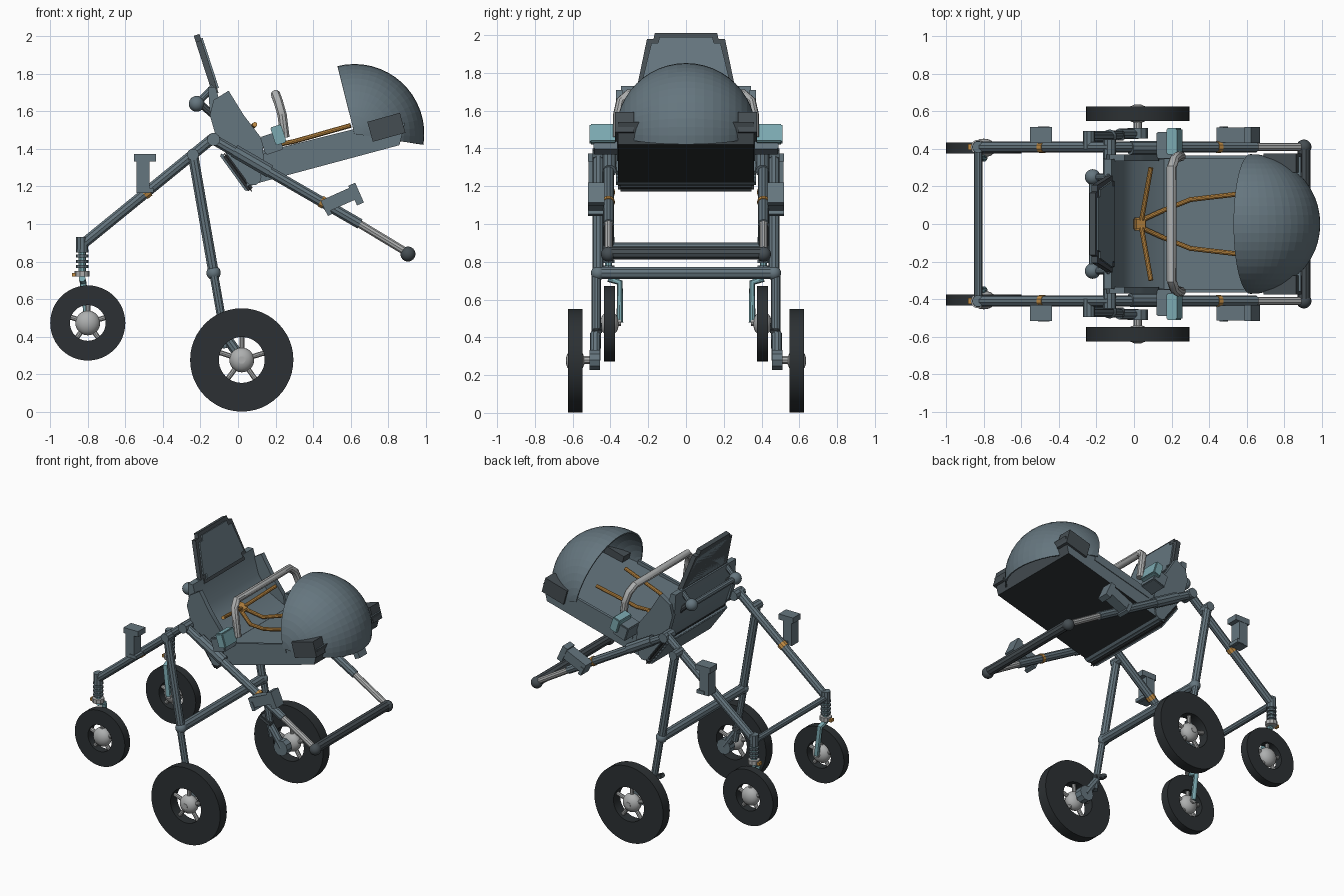
import bpy, bmesh
from math import sin, cos, pi, radians
from mathutils import Vector, Matrix

if "Cube" in bpy.data.objects:
    bpy.data.objects.remove(bpy.data.objects["Cube"])


def material(name, rgb):
    m = bpy.data.materials.new(name)
    m.use_nodes = True
    m.diffuse_color = (*rgb, 1)
    m.node_tree.nodes["Principled BSDF"].inputs["Base Color"].default_value = (*rgb, 1)
    return m


SLATE = material("slate", (0.13, 0.18, 0.21))
CHARCOAL = material("charcoal", (0.06, 0.075, 0.085))
BLACK = material("black rubber", (0.025, 0.03, 0.033))
GREY = material("light grey", (0.42, 0.43, 0.43))
TEAL = material("teal", (0.20, 0.40, 0.44))
ORANGE = material("orange", (0.55, 0.27, 0.06))
SIDES = (("left", 1), ("right", -1))


def add(name, mesh, *mats, smooth=True):
    ob = bpy.data.objects.new(name, mesh)
    bpy.context.collection.objects.link(ob)
    mesh.materials.clear()
    for m in mats:
        mesh.materials.append(m)
    if smooth:
        bpy.ops.object.select_all(action="DESELECT")
        ob.select_set(True)
        bpy.context.view_layer.objects.active = ob
        bpy.ops.object.shade_smooth_by_angle(angle=radians(35))
    return ob


def finish(name, bm, *mats, smooth=True):
    bmesh.ops.recalc_face_normals(bm, faces=bm.faces)
    me = bpy.data.meshes.new(name)
    bm.to_mesh(me)
    bm.free()
    return add(name, me, *mats, smooth=smooth)


def tube(name, pts, r, mat):
    """Round tube through a list of points."""
    cu = bpy.data.curves.new(name, "CURVE")
    cu.dimensions = "3D"
    cu.bevel_depth, cu.bevel_resolution, cu.use_fill_caps = r, 3, True
    sp = cu.splines.new("POLY")
    sp.points.add(len(pts) - 1)
    for p, co in zip(sp.points, pts):
        p.co = (*co, 1)
    tmp = bpy.data.objects.new(name, cu)
    me = bpy.data.meshes.new_from_object(tmp)
    bpy.data.objects.remove(tmp)
    bpy.data.curves.remove(cu)
    return add(name, me, mat)


def rod(name, a, b, y, r, mat):
    """Straight tube between two (x, z) points at depth y."""
    return tube(name, [(a[0], y, a[1]), (b[0], y, b[1])], r, mat)


def bar(name, x, z, y0, y1, r, mat):
    return tube(name, [(x, y0, z), (x, y1, z)], r, mat)


def ball(name, loc, r, mat, squash=1):
    bm = bmesh.new()
    mx = Matrix.Translation(loc) @ Matrix.Diagonal((1, squash, 1, 1))
    bmesh.ops.create_uvsphere(bm, u_segments=20, v_segments=12, radius=r, matrix=mx)
    return finish(name, bm, mat)


def box(name, loc, size, tilt, mat, bevel=0):
    """Box pitched upward toward +x by tilt degrees."""
    bm = bmesh.new()
    bmesh.ops.create_cube(bm, size=1, matrix=Matrix.Diagonal((*size, 1)))
    if bevel:
        bmesh.ops.bevel(bm, geom=bm.edges[:], offset=bevel, segments=2, affect="EDGES")
    bm.transform(Matrix.Translation(loc) @ Matrix.Rotation(-radians(tilt), 4, "Y"))
    return finish(name, bm, mat)


def prism(name, outline, y0, y1, *mats):
    """Side outline of (x, z) points extruded across y."""
    bm = bmesh.new()
    f = bm.faces.new([bm.verts.new((x, y0, z)) for x, z in outline])
    ext = bmesh.ops.extrude_face_region(bm, geom=[f])["geom"]
    bmesh.ops.translate(bm, vec=(0, y1 - y0, 0),
                        verts=[v for v in ext if isinstance(v, bmesh.types.BMVert)])
    return finish(name, bm, *mats)


def wheel(name, x, y, z, r, hole, width):
    # tyre: rectangular section spun round the axle
    bm = bmesh.new()
    h = width / 2
    vs = [bm.verts.new((x + a, y + b, z)) for a, b in ((hole, -h), (r, -h), (r, h), (hole, h))]
    es = [bm.edges.new((vs[i], vs[i - 1])) for i in range(4)]
    bmesh.ops.spin(bm, geom=vs + es, cent=(x, y, z), axis=(0, 1, 0), angle=2 * pi, steps=48)
    bmesh.ops.remove_doubles(bm, verts=bm.verts, dist=1e-4)
    finish(name + "_tyre", bm, BLACK)
    # hub and spokes
    ball(name + "_hub", (x, y, z), 0.066, GREY, 0.75)
    bar(name + "_axle_cap", x, z, y - h * 1.3, y + h * 1.3, 0.02, GREY)
    for i in range(5):
        a = 2 * pi * i / 5 + 0.3
        tube(f"{name}_spoke_{i + 1}", [(x, y, z), (x + hole * 1.04 * cos(a), y, z + hole * 1.04 * sin(a))],
             0.014, GREY)


# basket: sloping tray with dark underside
basket = prism("basket", [(0.04, 1.20), (0.86, 1.42), (0.89, 1.54), (0.62, 1.48), (0.12, 1.37)],
               -0.36, 0.36, SLATE, BLACK, CHARCOAL)
for p in basket.data.polygons:
    if p.normal.z < -0.8:
        p.material_index = 1
    elif p.normal.x > 0.8:
        p.material_index = 2

# hood: slice of a sphere turning about a crosswise axis
bm = bmesh.new()
C, R, low, sweep = Vector((0.62, 0, 1.48)), 0.372, radians(-9), radians(113)
arc = [bm.verts.new(C + R * Vector((cos(t) * cos(low), sin(t), cos(t) * sin(low))))
       for t in (pi * (i / 24 - 0.5) for i in range(25))]
edges = [bm.edges.new(pair) for pair in zip(arc, arc[1:])]
bmesh.ops.spin(bm, geom=arc + edges, cent=C, axis=(0, 1, 0), angle=-sweep, steps=16)
bmesh.ops.remove_doubles(bm, verts=bm.verts, dist=1e-4)
hood = finish("hood", bm, SLATE, smooth=False)
shell = hood.modifiers.new("shell", "SOLIDIFY")
shell.thickness, shell.offset = 0.01, -1

# seat back, lower cushion and rounded lower edge
prism("seat_back", [(0.05, 1.19), (-0.08, 1.40), (-0.15, 1.60), (-0.16, 1.73), (-0.12, 1.73),
                    (-0.07, 1.56), (0.0, 1.46), (0.16, 1.38), (0.10, 1.22)], -0.345, 0.345, SLATE)
box("seat_back_edge", (0.0, 0, 1.275), (0.25, 0.72, 0.03), -54, BLACK, 0.012)
box("seat_back_panel", (-0.02, 0, 1.275), (0.24, 0.68, 0.02), -54, SLATE, 0.005)
bar("seat_hinge", 0.08, 1.25, -0.37, 0.37, 0.045, SLATE)

# headrest: tapered plate with a dark rim
for name, grow, thick, mat in (("headrest_rim", 0, 0.032, CHARCOAL), ("headrest_pad", -0.025, 0.042, SLATE)):
    bm = bmesh.new()
    h = 0.165 + grow
    f = bm.faces.new([bm.verts.new((0, y, z)) for y, z in
                      ((-0.265 - grow, -h), (0.265 + grow, -h), (0.20 + grow, h), (-0.20 - grow, h))])
    ext = bmesh.ops.extrude_face_region(bm, geom=[f])["geom"]
    bmesh.ops.translate(bm, vec=(thick, 0, 0), verts=[v for v in ext if isinstance(v, bmesh.types.BMVert)])
    bmesh.ops.bevel(bm, geom=[e for e in bm.edges if abs((e.verts[0].co - e.verts[1].co).x) > 0.01],
                    offset=0.035, segments=4, affect="EDGES")
    bm.transform(Matrix.Translation((-0.185, 0, 1.845)) @ Matrix.Rotation(radians(-18), 4, "Y"))
    finish(name, bm, mat)
bar("headrest_bar", -0.22, 1.64, -0.25, 0.25, 0.02, SLATE)

# bumper bar across the seat
tube("bumper_bar", [(0.25, -0.36, 1.46), (0.235, -0.36, 1.58), (0.215, -0.345, 1.65), (0.20, -0.30, 1.69),
                    (0.20, 0.30, 1.69), (0.215, 0.345, 1.65), (0.235, 0.36, 1.58), (0.25, 0.36, 1.46)],
     0.026, GREY)

# harness buckle
box("harness_buckle", (0.03, 0, 1.475), (0.07, 0.07, 0.03), -30, ORANGE, 0.008)

# cross bars of the frame
bar("rear_cross_bar", -0.83, 0.88, -0.41, 0.41, 0.022, SLATE)
bar("leg_cross_bar", -0.13, 0.74, -0.465, 0.465, 0.034, SLATE)
bar("push_handle", 0.905, 0.845, -0.41, 0.41, 0.034, CHARCOAL)

for side, s in SIDES:
    y, yl = 0.41 * s, 0.465 * s

    # harness straps
    tube(side + "_lower_strap", [(0.04, 0.02 * s, 1.46), (0.15, 0.07 * s, 1.41), (0.30, 0.13 * s, 1.44),
                                 (0.60, 0.165 * s, 1.525)], 0.013, ORANGE)
    tube(side + "_upper_strap", [(0.04, 0.02 * s, 1.48), (0.09, 0.30 * s, 1.53)], 0.013, ORANGE)

    # seat wings and basket corners
    prism(side + "_seat_wing", [(-0.15, 1.58), (-0.13, 1.66), (-0.05, 1.71), (0.03, 1.58), (0.13, 1.45),
                                (0.14, 1.28), (0.06, 1.21), (-0.11, 1.44)], 0.335 * s, 0.37 * s, SLATE)
    box(side + "_basket_corner", (0.79, 0.325 * s, 1.515), (0.18, 0.1, 0.11), 15.5, CHARCOAL)
    box(side + "_basket_rim", (0.40, 0.355 * s, 1.42), (0.48, 0.02, 0.06), 14, SLATE)
    ball(side + "_headrest_knob", (-0.22, 0.25 * s, 1.64), 0.042, SLATE)
    rod(side + "_headrest_arm", (-0.22, 1.64), (-0.13, 1.73), 0.25 * s, 0.018, SLATE)
    rod(side + "_headrest_brace", (-0.20, 1.64), (-0.12, 1.57), 0.25 * s, 0.02, CHARCOAL)

    # bumper mount
    box(side + "_bumper_mount", (0.18, 0.42 * s, 1.43), (0.10, 0.14, 0.10), 18, SLATE, 0.006)
    box(side + "_bumper_clip", (0.215, 0.44 * s, 1.475), (0.06, 0.14, 0.10), 18, TEAL, 0.006)

    # handle arm with telescopic end
    rod(side + "_handle_arm", (-0.13, 1.45), (0.65, 1.0), y, 0.029, SLATE)
    rod(side + "_handle_extension", (0.64, 1.005), (0.905, 0.845), y, 0.022, GREY)
    ball(side + "_handle_end", (0.905, y, 0.84), 0.04, CHARCOAL)
    bar(side + "_main_hinge", -0.13, 1.45, 0.35 * s, 0.45 * s, 0.035, SLATE)
    rod(side + "_handle_sleeve", (-0.02, 1.39), (0.17, 1.28), 0.405 * s, 0.037, SLATE)

    # rear leg and its suspension
    rod(side + "_rear_leg", (-0.13, 1.46), (-0.83, 0.89), y, 0.029, SLATE)
    rod(side + "_rear_joint", (-0.83, 0.85), (-0.83, 0.93), y, 0.032, SLATE)
    rod(side + "_suspension_core", (-0.83, 0.72), (-0.83, 0.88), y, 0.02, TEAL)
    for i in range(4):
        z = 0.765 + 0.028 * i
        rod(f"{side}_spring_ring_{i + 1}", (-0.83, z), (-0.83, z + 0.016), y, 0.033, SLATE)
    rod(side + "_spring_cap", (-0.83, 0.72), (-0.83, 0.75), y, 0.04, GREY)
    box(side + "_swivel_lock", (-0.872, y, 0.73), (0.025, 0.03, 0.02), 0, ORANGE)
    tube(side + "_rear_fork", [(-0.83, y, 0.71), (-0.825, 0.35 * s, 0.69), (-0.80, 0.35 * s, 0.48)], 0.018, TEAL)
    bar(side + "_rear_axle", -0.80, 0.48, 0.345 * s, 0.42 * s, 0.02, GREY)
    wheel(side + "_small_wheel", -0.80, 0.405 * s, 0.473, 0.20, 0.095, 0.06)

    # main leg and large wheel
    rod(side + "_main_leg", (-0.24, 1.37), (-0.13, 0.74), yl, 0.029, SLATE)
    rod(side + "_lower_leg", (-0.13, 0.74), (-0.06, 0.34), 0.475 * s, 0.024, SLATE)
    bar(side + "_leg_pivot", -0.24, 1.37, 0.40 * s, 0.495 * s, 0.032, SLATE)
    ball(side + "_leg_joint", (-0.13, yl, 0.74), 0.038, SLATE)
    rod(side + "_wheel_arm", (-0.08, 0.42), (0.02, 0.28), 0.48 * s, 0.028, SLATE)
    bar(side + "_brake_drum", 0.02, 0.28, 0.455 * s, 0.51 * s, 0.055, SLATE)
    box(side + "_brake_pedal", (-0.10, 0.47 * s, 0.45), (0.10, 0.05, 0.03), -25, CHARCOAL, 0.006)
    bar(side + "_main_axle", 0.02, 0.28, 0.50 * s, 0.585 * s, 0.022, GREY)
    wheel(side + "_large_wheel", 0.02, 0.587 * s, 0.276, 0.275, 0.122, 0.076)

    # accessory brackets with orange clips
    for end, (x, z), tilt in (("rear", (-0.505, 1.27), 0), ("handle", (0.55, 1.135), -66)):
        def spot(dx, dz):
            a = radians(tilt)
            return (x + dx * cos(a) - dz * sin(a), 0.475 * s, z + dx * sin(a) + dz * cos(a))
        box(f"{side}_{end}_bracket_post", spot(0, -0.01), (0.07, 0.08, 0.19), tilt, SLATE)
        box(f"{side}_{end}_bracket_lip", spot(0.01, 0.082), (0.115, 0.085, 0.04), tilt, SLATE)
        box(f"{side}_{end}_bracket_foot", spot(0.025, -0.09), (0.06, 0.09, 0.025), tilt, SLATE)
    rod(side + "_rear_clip", (-0.50, 1.158), (-0.475, 1.178), y, 0.033, ORANGE)
    rod(side + "_handle_clip", (0.44, 1.122), (0.46, 1.11), y, 0.033, ORANGE)
